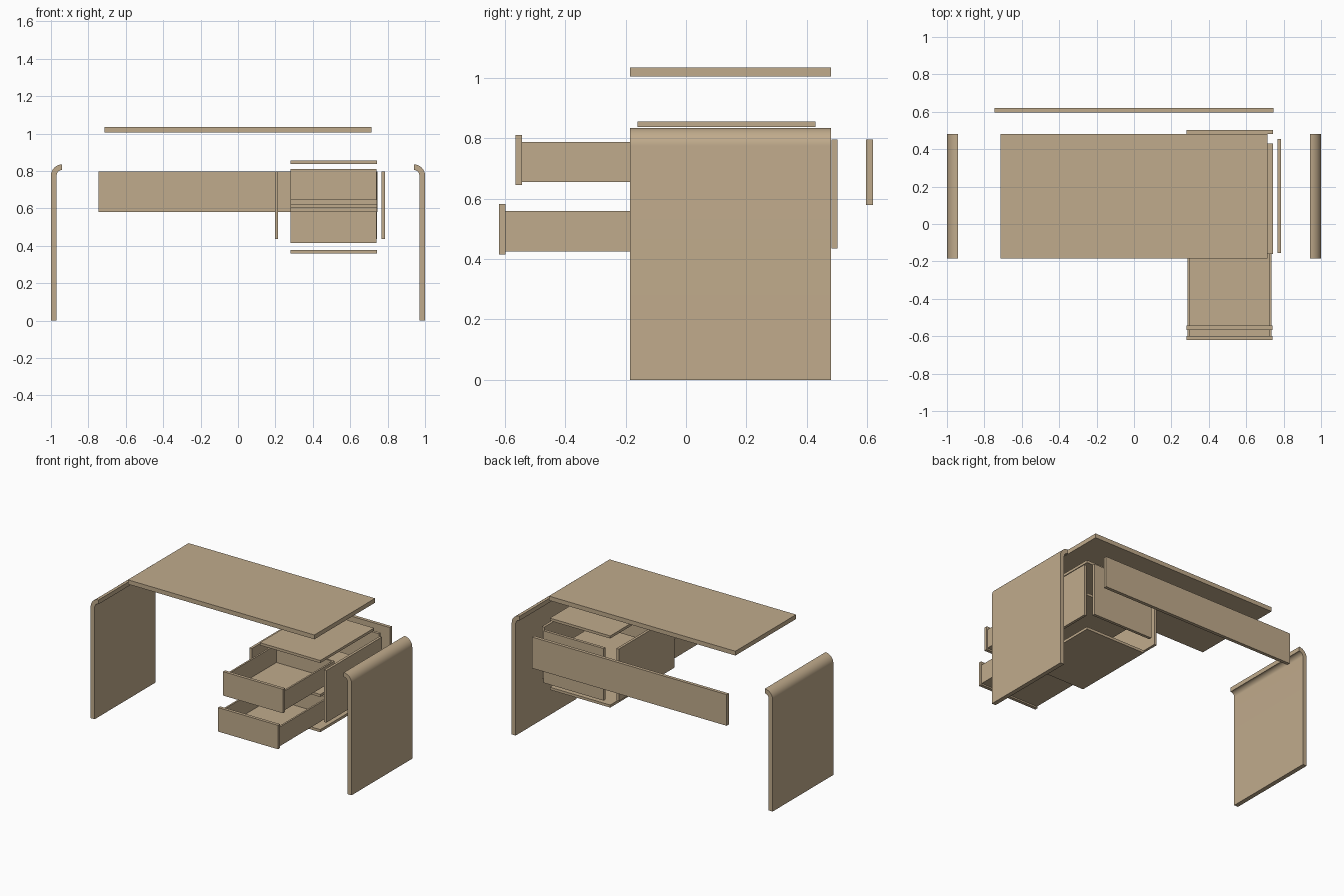
import bpy, math

if "Cube" in bpy.data.objects:
    bpy.data.objects.remove(bpy.data.objects["Cube"])

wood = bpy.data.materials.new("light_wood")
wood.diffuse_color = (0.53, 0.407, 0.262, 1)
wood.use_nodes = True
wood.node_tree.nodes["Principled BSDF"].inputs["Base Color"].default_value = wood.diffuse_color


def mesh_object(name, verts, faces):
    me = bpy.data.meshes.new(name)
    me.from_pydata(verts, [], faces)
    me.materials.append(wood)
    ob = bpy.data.objects.new(name, me)
    bpy.context.collection.objects.link(ob)
    return ob


def box(name, x, y, z):
    verts = [(a, b, c) for a in x for b in y for c in z]
    faces = [(0, 1, 3, 2), (4, 6, 7, 5), (0, 4, 5, 1),
             (2, 3, 7, 6), (0, 2, 6, 4), (1, 5, 7, 3)]
    return mesh_object(name, verts, faces)


def leg(name, side):
    """Upright slab whose top rolls inward in a quarter bend."""
    top, r, t, n = 0.835, 0.06, 0.03, 16
    arc = [math.pi / 2 * i / n for i in range(n + 1)]
    cx, cz = 1 - r, top - r
    outer = [(1, 0)] + [(cx + r * math.cos(a), cz + r * math.sin(a)) for a in arc]
    inner = [(1 - t, 0)] + [(cx + (r - t) * math.cos(a), cz + (r - t) * math.sin(a)) for a in arc]
    prof = outer + inner[::-1]
    m, k = len(prof), len(outer)
    verts = [(side * x, y, z) for y in (-0.185, 0.48) for x, z in prof]
    faces = [(i, i + m, (i + 1) % m + m, (i + 1) % m) for i in range(m)]
    # end caps as strips of quads between outer and inner line
    for i in range(k - 1):
        q = (i, i + 1, m - 2 - i, m - 1 - i)
        faces += [q, tuple(v + m for v in q[::-1])]
    if side < 0:
        faces = [f[::-1] for f in faces]
    ob = mesh_object(name, verts, faces)
    bpy.ops.object.select_all(action='DESELECT')
    ob.select_set(True)
    bpy.context.view_layer.objects.active = ob
    bpy.ops.object.shade_smooth_by_angle(angle=math.radians(30))


def drawer(name, y0, z0, length=0.55, w=0.012):
    """Front plate with an open tray behind it."""
    xl, xr = 0.287, 0.736
    yb = y0 + 0.022
    ye = yb + length
    zb, zt = z0 + 0.01, z0 + 0.143
    box(name + "_front", (0.282, 0.741), (y0, yb), (z0, z0 + 0.166))
    box(name + "_left_side", (xl, xl + w), (yb, ye), (zb, zt))
    box(name + "_right_side", (xr - w, xr), (yb, ye), (zb, zt))
    box(name + "_back", (xl + w, xr - w), (ye - w, ye), (zb, zt))
    box(name + "_floor", (xl + w, xr - w), (yb, ye - w), (zb, zb + 0.01))


# desk shell
box("tabletop", (-0.715, 0.715), (-0.185, 0.48), (1.005, 1.035))
box("modesty_panel", (-0.746, 0.746), (0.597, 0.62), (0.58, 0.796))
leg("left_leg", -1)
leg("right_leg", 1)

# cabinet carcass, pulled apart
for name, z in (("cabinet_top", 0.838), ("cabinet_shelf", 0.603), ("cabinet_bottom", 0.359)):
    box(name, (0.28, 0.743), (-0.16, 0.43), (z, z + 0.018))
for name, x in (("cabinet_left_side", 0.197), ("cabinet_right_side", 0.768)):
    box(name, (x, x + 0.018), (-0.155, 0.455), (0.435, 0.796))
box("cabinet_back", (0.28, 0.743), (0.482, 0.502), (0.435, 0.796))

# drawers
drawer("upper_drawer", -0.566, 0.645)
drawer("lower_drawer", -0.62, 0.416)
